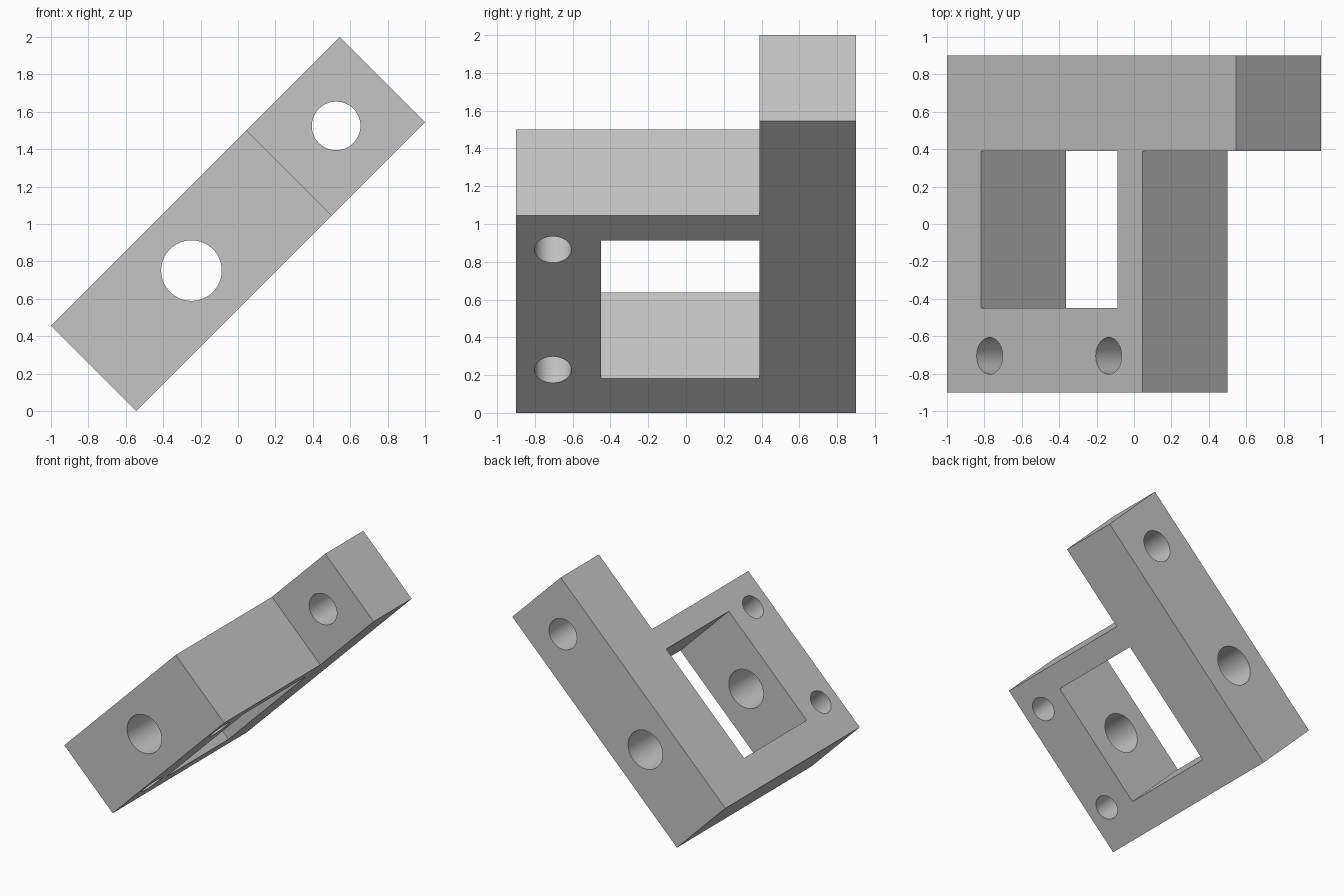
import bpy, bmesh, math
from mathutils import Matrix

default = bpy.data.objects.get("Cube")
if default:
    bpy.data.objects.remove(default, do_unlink=True)

# Local frame: x along the arm, y depth, z thickness; tilted 45 degrees at the end
HALF_LENGTH, HALF_DEPTH, HALF_THICK = 1.0925, 0.9, 0.3215
BODY_END, ARM_FRONT = 0.386, 0.39

grey = bpy.data.materials.new("light grey")
grey.use_nodes = True
colour = (0.56, 0.56, 0.56, 1)
grey.diffuse_color = colour
grey.node_tree.nodes["Principled BSDF"].inputs["Base Color"].default_value = colour


def make_object(name, bm):
    bmesh.ops.recalc_face_normals(bm, faces=bm.faces)
    mesh = bpy.data.meshes.new(name)
    bm.to_mesh(mesh)
    bm.free()
    mesh.materials.append(grey)
    obj = bpy.data.objects.new(name, mesh)
    bpy.context.collection.objects.link(obj)
    return obj


def prism(name, outline, half_height):
    bm = bmesh.new()
    face = bm.faces.new([bm.verts.new((x, y, -half_height)) for x, y in outline])
    result = bmesh.ops.extrude_face_region(bm, geom=[face])
    top = [v for v in result["geom"] if isinstance(v, bmesh.types.BMVert)]
    bmesh.ops.translate(bm, verts=top, vec=(0, 0, 2 * half_height))
    return make_object(name, bm)


def drill(name, x, y, radius, length, along_y=False):
    bm = bmesh.new()
    turn = Matrix.Rotation(math.pi / 2 if along_y else 0, 4, "X")
    bmesh.ops.create_cone(bm, cap_ends=True, segments=64, radius1=radius,
                          radius2=radius, depth=length,
                          matrix=Matrix.Translation((x, y, 0)) @ turn)
    return make_object(name, bm)


# L-shaped block with the long arm at the back
bracket = prism("bracket", [
    (-HALF_LENGTH, -HALF_DEPTH), (BODY_END, -HALF_DEPTH), (BODY_END, ARM_FRONT),
    (HALF_LENGTH, ARM_FRONT), (HALF_LENGTH, HALF_DEPTH), (-HALF_LENGTH, HALF_DEPTH),
], HALF_THICK)

# Rectangular window, two small mounting holes, two wide cross holes
cutters = [
    prism("window_cutter", [(-0.834, -0.45), (0.198, -0.45),
                            (0.198, ARM_FRONT), (-0.834, ARM_FRONT)], 1),
    drill("lower_mount_cutter", -0.77, -0.705, 0.098, 2),
    drill("upper_mount_cutter", 0.13, -0.705, 0.098, 2),
    drill("body_hole_cutter", -0.352, 0, 0.162, 3, along_y=True),
    drill("arm_hole_cutter", 0.742, 0.6, 0.13, 1.5, along_y=True),
]
bpy.ops.object.select_all(action="DESELECT")
bracket.select_set(True)
bpy.context.view_layer.objects.active = bracket
for cutter in cutters:
    cutter.hide_render = True
    cut = bracket.modifiers.new(cutter.name, "BOOLEAN")
    cut.operation = "DIFFERENCE"
    cut.solver = "EXACT"
    cut.object = cutter
    bpy.ops.object.modifier_apply(modifier=cut.name)
    bpy.data.objects.remove(cutter, do_unlink=True)

# Tilt the finished bracket and rest it on the ground
bracket.data.transform(Matrix.Translation((0, 0, 1)) @ Matrix.Rotation(-math.pi / 4, 4, "Y"))
bpy.ops.object.shade_smooth_by_angle(angle=math.radians(30))
